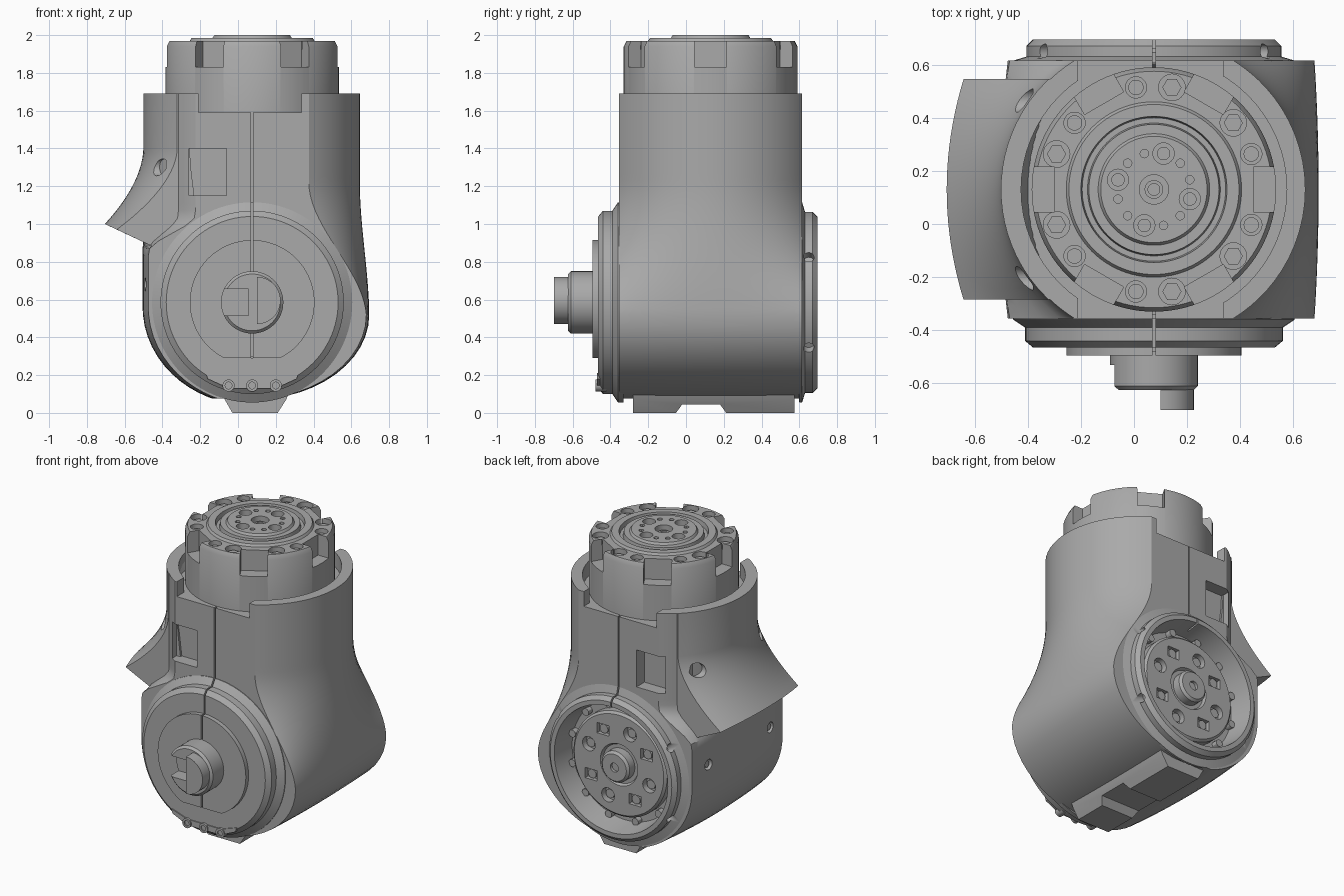
import bpy, bmesh
from math import sin, cos, pi, sqrt, radians
from mathutils import Matrix

old = bpy.data.objects.get("Cube")
if old:
    bpy.data.objects.remove(old)

CX, CY, CZ = 0.075, 0.13, 0.585   # head axis (x, y) and drum axis (x, z)

metal = bpy.data.materials.new("cast_grey")
metal.use_nodes = True
grey = (0.4, 0.4, 0.4, 1)
metal.diffuse_color = grey
metal.node_tree.nodes["Principled BSDF"].inputs["Base Color"].default_value = grey


def finish(name, bm):
    bmesh.ops.recalc_face_normals(bm, faces=bm.faces)
    mesh = bpy.data.meshes.new(name)
    bm.to_mesh(mesh)
    bm.free()
    mesh.materials.append(metal)
    ob = bpy.data.objects.new(name, mesh)
    bpy.context.collection.objects.link(ob)
    return ob


def loft(name, rings):
    """Skin equal-length closed rings and cap both ends."""
    bm = bmesh.new()
    rows = [[bm.verts.new(p) for p in ring] for ring in rings]
    n = len(rows[0])
    for a, b in zip(rows, rows[1:]):
        for i in range(n):
            j = (i + 1) % n
            bm.faces.new((a[i], a[j], b[j], b[i]))
    bm.faces.new(rows[0])
    bm.faces.new(rows[-1])
    return finish(name, bm)


def lathe(name, profile, axis="z", at=None, seg=64):
    """Revolve (radius, height) points around the z or y direction."""
    u, v = at or ((CX, CY) if axis == "z" else (CX, CZ))
    rings = []
    for r, h in profile:
        ring = []
        for k in range(seg):
            a = 2 * pi * k / seg
            p, q = u + r * cos(a), v + r * sin(a)
            ring.append((p, q, h) if axis == "z" else (p, h, q))
        rings.append(ring)
    return loft(name, rings)


def rod(name, r, h0, h1, axis="z", at=None, seg=24):
    return lathe(name, [(r, h0), (r, h1)], axis, at, seg)


def prism(name, outline, y0, y1):
    return loft(name, [[(x, y, z) for x, z in outline] for y in (y0, y1)])


def box(name, x, y, z):
    return prism(name, [(x[0], z[0]), (x[1], z[0]), (x[1], z[1]), (x[0], z[1])], *y)


def side_rod(name, x0, x1, y, z, r):
    return loft(name, [[(x, y + r * cos(k * pi / 12), z + r * sin(k * pi / 12))
                        for k in range(24)] for x in (x0, x1)])


def cut(target, cutters):
    for c in cutters:
        mod = target.modifiers.new("cut", "BOOLEAN")
        mod.object, mod.operation, mod.solver = c, "DIFFERENCE", "EXACT"
        bpy.context.view_layer.objects.active = target
        bpy.ops.object.modifier_apply(modifier=mod.name)
        bpy.data.objects.remove(c)


def polar(r, deg, u, v):
    return u + r * cos(radians(deg)), v + r * sin(radians(deg))


def smooth(t):
    t = min(max(t, 0), 1)
    return t * t * (3 - 2 * t)


def chord(y):
    return sqrt(max(0.57 ** 2 - (y - CY) ** 2, 0.09))


# Housing: upright barrel blended into a cross drum, sliced along y
def housing_slice(y):
    t2 = ((y - CY) / 0.485) ** 2
    right, left = [], []
    levels = [0.075 + 0.445 * (1 - cos(i * pi / 24)) for i in range(13)]
    levels += [0.55 + 0.04 * i for i in range(20)] + [1.5, 1.69]
    for z in levels:
        rd = 0.62 * sqrt(max(0, 1 - (max(0, 0.52 - z) / 0.45) ** 2)) - 0.015 * t2
        ld = 0.58 * sqrt(max(0, 1 - (max(0, 0.56 - z) / 0.52) ** 2)) - 0.03 * t2
        s, sl = smooth((1.22 - z) / 0.72), smooth((1.05 - z) / 0.2)
        c = chord(y)
        right.append((CX + max(c + (rd - c) * s, 0.05), y, z))
        left.append((CX - c - (ld - c) * sl, y, z))
    return right + left[::-1]


housing = loft("housing", [housing_slice(CY - 0.485 * cos(i * pi / 28)) for i in range(29)])
cut(housing, [
    rod("c", 0.5, 1.59, 1.9, seg=64),
    box("c", (-0.21, 0.335), (-1, 1), (1.59, 1.9)),
    box("c", (-0.26, -0.06), (-1, -0.27), (1.15, 1.4)),
    box("c", (-0.26, -0.06), (0.53, 1), (1.15, 1.4)),
    rod("c", 0.45, 0.48, 1, "y", seg=64),
    box("c", (CX - 0.005, CX + 0.005), (-1, -0.33), (0.3, 1.8)),
    box("c", (CX - 0.005, CX + 0.005), (0.59, 1), (0.3, 1.8)),
    side_rod("c", -0.9, -0.45, 0.46, 0.68, 0.035),
    side_rod("c", -0.9, -0.45, -0.2, 0.68, 0.035)])
for y in (0.46, -0.2):
    side_rod("panel_screw", -0.48, -0.44, y, 0.68, 0.022)


# Flared cover on the right side, ending in a sharp lip
def cover_slice(y):
    t2 = ((y - CY) / 0.42) ** 2
    up, tip, lip = CX - chord(y) - 0.006, -0.705 + 0.065 * t2, 1.0 - 0.03 * t2
    pts = [(up + 0.05, y, 1.69), (up, y, 1.69)]
    for i in range(15):
        f = i / 14
        pts.append((up + (tip - up) * f ** 1.8, y, 1.4 - (1.4 - lip) * f))
    return pts + [(-0.47, y, 0.89), (-0.2, y, 0.89), (max(up + 0.05, -0.25), y, 1.3)]


cover = loft("flared_cover", [cover_slice(CY - 0.415 + 0.83 * i / 20) for i in range(21)])
cut(cover, [side_rod("c", -0.9, -0.38, CY + s * 0.335, 1.3, 0.045) for s in (-1, 1)])

# Head: stepped flange with six notches and paired bolts
head = lathe("head", [
    (0.46, 1.5), (0.46, 1.94), (0.445, 1.97), (0.33, 1.97), (0.32, 1.985), (0.275, 1.985),
    (0.27, 1.955), (0.25, 1.955), (0.245, 1.985), (0.21, 1.985), (0.2, 2.0),
    (0.055, 2.0), (0.055, 1.92)], seg=96)
cutters = []
for k in range(6):
    notch = box("c", (0.375, 0.6), (-0.085, 0.085), (1.83, 2.1))
    notch.data.transform(Matrix.Translation((CX, CY, 0)) @ Matrix.Rotation(k * pi / 3, 4, "Z"))
    cutters.append(notch)
    for side, r in ((-10, 0.05), (10, 0.04)):
        flip = side if k % 2 else -side
        spot = polar(0.39, 30 + 60 * k + flip, CX, CY)
        cutters.append(rod("c", r, 1.925, 2.1, at=spot))
        rod("head_bolt", r * 0.72, 1.9, 1.945, at=spot, seg=6 if r > 0.045 else 24)
for k in range(4):
    spot = polar(0.14, 75 + 90 * k, CX, CY)
    cutters.append(rod("c", 0.04, 1.94, 2.1, at=spot))
    rod("hub_bolt", 0.025, 1.93, 1.965, at=spot)
    for d in (30, 60):
        cutters.append(rod("c", 0.016, 1.96, 2.1, at=polar(0.14, 75 + 90 * k + d, CX, CY), seg=12))
cut(head, cutters)
lathe("centre_bush", [(0.035, 1.9), (0.035, 1.975), (0.022, 1.975), (0.022, 1.93)], seg=32)

# Front flange, disc and drive knob
flange = lathe("front_flange", [(0.53, -0.33), (0.53, -0.36), (0.485, -0.39),
                                (0.485, -0.44), (0.455, -0.465)], "y", seg=96)
disc = lathe("front_disc", [(0.33, -0.45), (0.33, -0.495)], "y", seg=96)
for part in (flange, disc):
    cut(part, [box("c", (CX - 0.005, CX + 0.005), (-1, -0.34), (0.29, 1.3))])
cut(disc, [box("c", (-0.175, 0.325), (-1, 0), (0, 0.29))])
knob = lathe("drive_knob", [(0.165, -0.48), (0.165, -0.61), (0.15, -0.625)], "y")
cut(knob, [box("c", (-0.2, 0.055), (-1, -0.53), (0.515, 0.655))])
stub = rod("drive_stub", 0.125, -0.6, -0.7, "y", (0.1, 0.595), 48)
cut(stub, [box("c", (-0.2, 0.1), (-1, 0), (0, 1))])

# Screw bracket under the front disc
prism("front_bracket", [(-0.17, 0.21), (-0.16, 0.18), (-0.05, 0.13), (0.2, 0.13),
                        (0.31, 0.18), (0.32, 0.21), (0.2, 0.17), (-0.05, 0.17)], -0.43, -0.472)
for x in (-0.05, CX, 0.2):
    lathe("bracket_screw", [(0.032, -0.42), (0.032, -0.48), (0.018, -0.48), (0.018, -0.47)],
          "y", (x, 0.145), 24)

# Rear ring with recessed output disc
rear = lathe("rear_output", [
    (0.46, 0.48), (0.46, 0.59), (0.53, 0.6), (0.53, 0.615), (0.48, 0.63), (0.48, 0.67),
    (0.455, 0.695), (0.425, 0.695), (0.41, 0.6), (0.4, 0.54), (0.35, 0.54), (0.35, 0.595),
    (0.335, 0.61), (0.14, 0.61), (0.13, 0.59), (0.105, 0.59), (0.105, 0.645),
    (0.09, 0.66), (0.03, 0.66), (0.03, 0.64)], "y", seg=96)
cutters = [box("c", (CX - 0.005, CX + 0.005), (0.605, 1), (CZ + 0.41, 1.3))]
for k in range(4):
    cutters.append(rod("c", 0.048, 0.565, 1, "y", polar(0.24, 20 + 90 * k, CX, CZ)))
    rod("output_bolt", 0.03, 0.55, 0.59, "y", polar(0.24, 20 + 90 * k, CX, CZ))
    u, v = polar(0.24, 60 + 90 * k, CX, CZ)
    cutters.append(box("c", (u - 0.045, u + 0.045), (0.58, 1), (v - 0.035, v + 0.035)))
    rod("output_pin", 0.03, 0.57, 0.6, "y", (u, v))
    slot = side_rod("c", 0.43, 0.6, 0.65, 0, 0.028)
    slot.data.transform(Matrix.Translation((CX, 0, CZ)) @ Matrix.Rotation(radians((30, 150, 210, 330)[k]), 4, "Y"))
    cutters.append(slot)
cut(rear, cutters)
for k in range(12):
    rod("rim_screw", 0.025, 0.53, 0.58, "y", polar(0.385, 15 + 30 * k, CX, CZ), 12)

# Foot pad with a shallow cross channel
foot = prism("foot", [(-0.09, 0.13), (-0.07, 0.07), (-0.03, 0), (0.21, 0), (0.255, 0.07), (0.28, 0.13)], -0.28, 0.575)
cut(foot, [loft("c", [[(x, -0.06, -0.01), (x, 0.22, -0.01), (x, 0.18, 0.045), (x, -0.02, 0.045)]
                      for x in (-1, 1)])])

# Smooth round walls, keep machined edges sharp
bpy.ops.object.select_all(action="DESELECT")
for ob in bpy.context.collection.objects:
    if ob.type == "MESH" and metal.name in ob.data.materials:
        ob.select_set(True)
        bpy.context.view_layer.objects.active = ob
bpy.ops.object.shade_smooth_by_angle(angle=radians(30))
